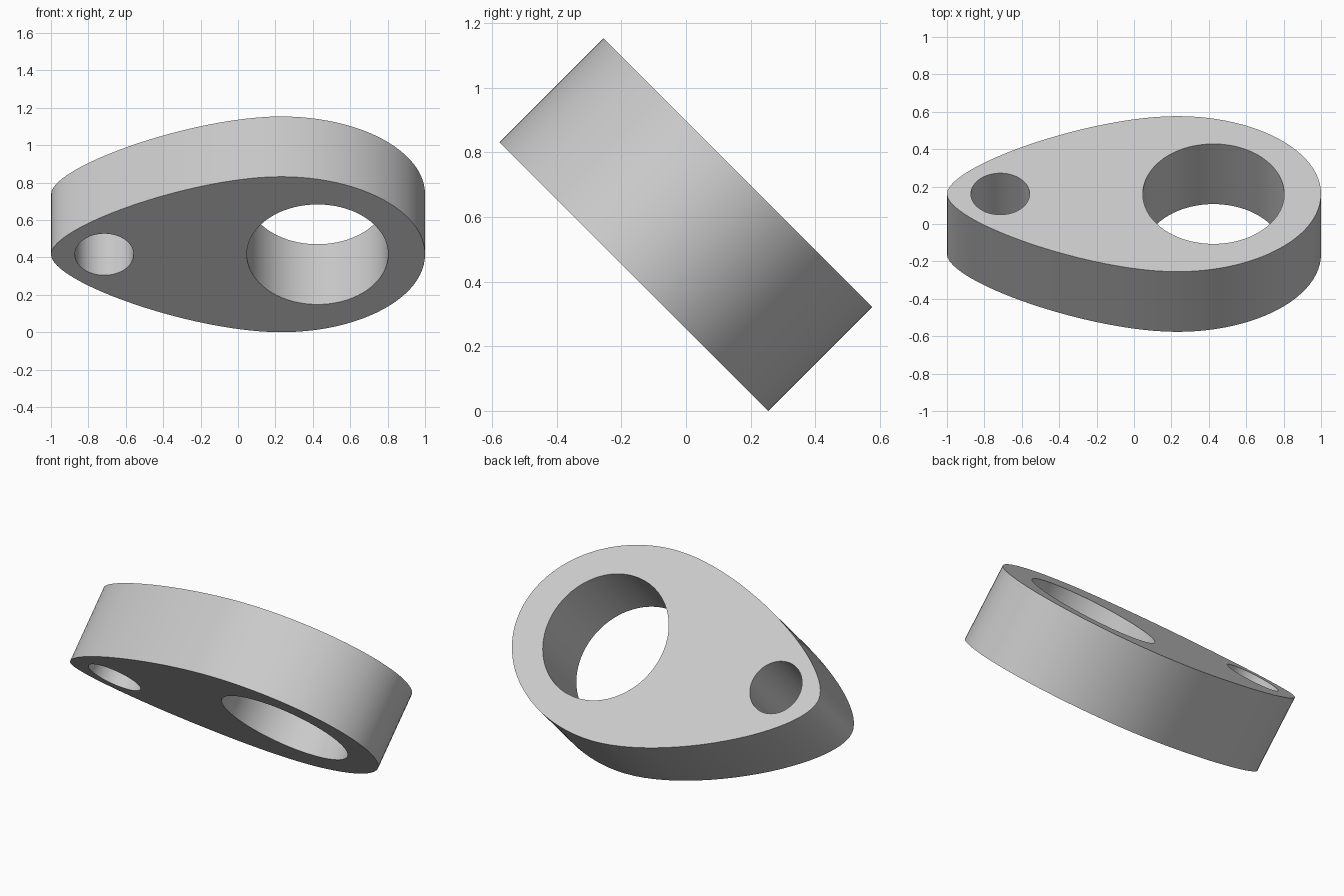
import bpy
import math

THICKNESS = 0.455
HALF_WIDTH = 0.588
PEAK_X = 0.23

cube = bpy.data.objects.get("Cube")
if cube:
    bpy.data.objects.remove(cube, do_unlink=True)


def add_loop(curve, knots):
    """Closed Bezier loop; each knot is (point, left handle, right handle)."""
    spline = curve.splines.new("BEZIER")
    spline.bezier_points.add(len(knots) - 1)
    spline.use_cyclic_u = True
    for bp, (co, left, right) in zip(spline.bezier_points, knots):
        bp.handle_left_type = bp.handle_right_type = "FREE"
        bp.co = (*co, 0)
        bp.handle_left = (*left, 0)
        bp.handle_right = (*right, 0)


def oval(x_left, x_peak, x_right, half, tip, flank, k=0.5523):
    """Egg-shaped knots: tip and flank are the handles of the left part."""
    xr = x_peak + (x_right - x_peak) * k
    return [
        ((x_left, 0), (x_left, -tip), (x_left, tip)),
        ((x_peak, half), (flank, half), (xr, half)),
        ((x_right, 0), (x_right, half * k), (x_right, -half * k)),
        ((x_peak, -half), (xr, -half), (flank, -half)),
    ]


def circle(x, r, k=0.5523):
    return oval(x - r, x, x + r, r, r * k, x - r * k)


# Egg outline with a large and a small through hole
curve = bpy.data.curves.new("link_plate", "CURVE")
curve.dimensions = "2D"
curve.fill_mode = "BOTH"
curve.resolution_u = 24
curve.extrude = THICKNESS / 2
add_loop(curve, oval(-1, PEAK_X, 1, HALF_WIDTH, 0.21, -0.24))
add_loop(curve, circle(0.425, 0.378))
add_loop(curve, circle(-0.715, 0.157))

plate = bpy.data.objects.new("link_plate", curve)
bpy.context.collection.objects.link(plate)
bpy.ops.object.select_all(action="DESELECT")
plate.select_set(True)
bpy.context.view_layer.objects.active = plate
bpy.ops.object.convert(target="MESH")
plate = bpy.context.object

# Lean the plate back and rest its lower edge on the ground
plate.rotation_euler.x = -math.radians(45)
plate.location.z = (HALF_WIDTH + THICKNESS / 2) * math.sin(math.radians(45))

# Plain grey finish
grey = bpy.data.materials.new("plain_grey")
grey.use_nodes = True
color = (0.6, 0.6, 0.6, 1)
grey.diffuse_color = color
grey.node_tree.nodes["Principled BSDF"].inputs["Base Color"].default_value = color
plate.data.materials.clear()
plate.data.materials.append(grey)
bpy.ops.object.shade_smooth_by_angle(angle=math.radians(30))
